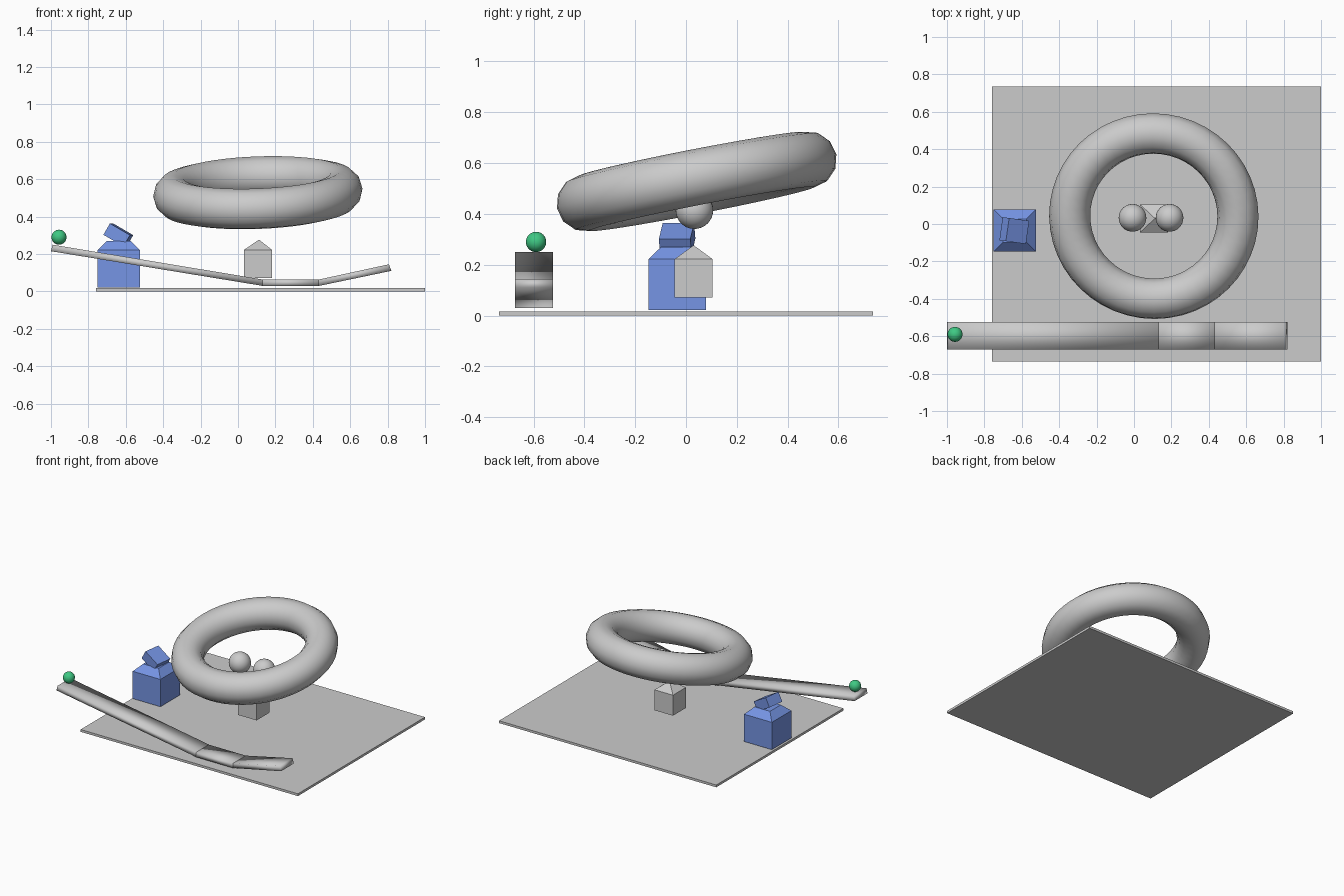
import bpy, math
from mathutils import Vector, Matrix

if "Cube" in bpy.data.objects:
    bpy.data.objects.remove(bpy.data.objects["Cube"])


def material(name, rgb):
    m = bpy.data.materials.new(name)
    m.diffuse_color = (*rgb, 1)
    m.use_nodes = True
    m.node_tree.nodes["Principled BSDF"].inputs["Base Color"].default_value = m.diffuse_color
    return m


GREY = material("light_grey", (0.6, 0.6, 0.6))
BLUE = material("blue", (0.18, 0.30, 0.78))
GREEN = material("green", (0.05, 0.58, 0.23))


def mesh(name, verts, faces, mat, smooth=False):
    me = bpy.data.meshes.new(name)
    me.from_pydata(verts, [], faces)
    me.materials.append(mat)
    if smooth:
        me.shade_smooth()
    ob = bpy.data.objects.new(name, me)
    bpy.context.collection.objects.link(ob)
    return ob


def stack(name, rings, mat):
    """Closed body from stacked rectangles (x0, x1, y0, y1, z)."""
    verts, faces = [], [(3, 2, 1, 0)]
    for x0, x1, y0, y1, z in rings:
        verts += [(x0, y0, z), (x1, y0, z), (x1, y1, z), (x0, y1, z)]
    for k in range(len(rings) - 1):
        for i in range(4):
            a, b = 4 * k + i, 4 * k + (i + 1) % 4
            faces.append((a, b, b + 4, a + 4))
    n = len(verts)
    faces.append((n - 4, n - 3, n - 2, n - 1))
    return mesh(name, verts, faces, mat)


def ball(name, loc, r, mat):
    bpy.ops.mesh.primitive_uv_sphere_add(segments=32, ring_count=16, radius=r, location=loc)
    ob = bpy.context.object
    ob.name = name
    ob.data.materials.append(mat)
    ob.data.shade_smooth()


# Ground plate
stack("base_plate", [(-0.76, 1, -0.735, 0.735, 0), (-0.76, 1, -0.735, 0.735, 0.017)], GREY)

# Blue block with bevelled shoulder and tilted cap
stack("blue_block", [(-0.75, -0.525, -0.148, 0.078, 0.022),
                     (-0.75, -0.525, -0.148, 0.078, 0.222),
                     (-0.70, -0.575, -0.098, 0.028, 0.27)], BLUE)
bpy.ops.mesh.primitive_cube_add(size=1, location=(-0.64, -0.035, 0.302))
cap = bpy.context.object
cap.name = "blue_cap"
cap.scale = (0.125, 0.125, 0.07)
cap.rotation_euler = (0, math.radians(30), math.radians(-8))
cap.data.materials.append(BLUE)

# Small pointed house
house = [(0.032, -0.045, 0), (0.182, -0.045, 0), (0.182, 0.105, 0), (0.032, 0.105, 0)]
verts = [(x, y, z) for z in (0.072, 0.222) for x, y, _ in house] + [(0.112, 0.03, 0.277)]
faces = [(3, 2, 1, 0)]
for i in range(4):
    j = (i + 1) % 4
    faces += [(i, j, j + 4, i + 4), (i + 4, j + 4, 8)]
mesh("pointed_house", verts, faces, GREY)

# Pair of floating balls
for i, x in enumerate((-0.008, 0.19)):
    ball(f"grey_ball_{i}", (x, 0.033, 0.415), 0.074, GREY)

# Tilted ring
bpy.ops.mesh.primitive_torus_add(major_radius=0.45, minor_radius=0.11,
                                 major_segments=48, minor_segments=12,
                                 location=(0.106, 0.042, 0.528))
ring = bpy.context.object
ring.name = "tilted_ring"
ring.rotation_euler = (math.radians(11), math.radians(-2.2), 0)
ring.data.materials.append(GREY)
ring.data.shade_smooth()

# Three-part ramp: side profile of each part, extruded across y
ramp = {
    "ramp_long": [(-1, 0.215), (0.13, 0.03), (0.13, 0.064), (-0.992, 0.25)],
    "ramp_flat": [(0.125, 0.029), (0.43, 0.029), (0.43, 0.063), (0.125, 0.063)],
    "ramp_end": [(0.43, 0.029), (0.82, 0.11), (0.807, 0.145), (0.425, 0.062)],
}
for name, prof in ramp.items():
    verts = [(x, y, z) for y in (-0.672, -0.523) for x, z in prof]
    faces = [(0, 1, 2, 3), (7, 6, 5, 4)]
    faces += [(i + 4, (i + 1) % 4 + 4, (i + 1) % 4, i) for i in range(4)]
    mesh(name, verts, faces, GREY, True)

# Green rolling ball
ball("green_ball", (-0.957, -0.59, 0.29), 0.04, GREEN)
